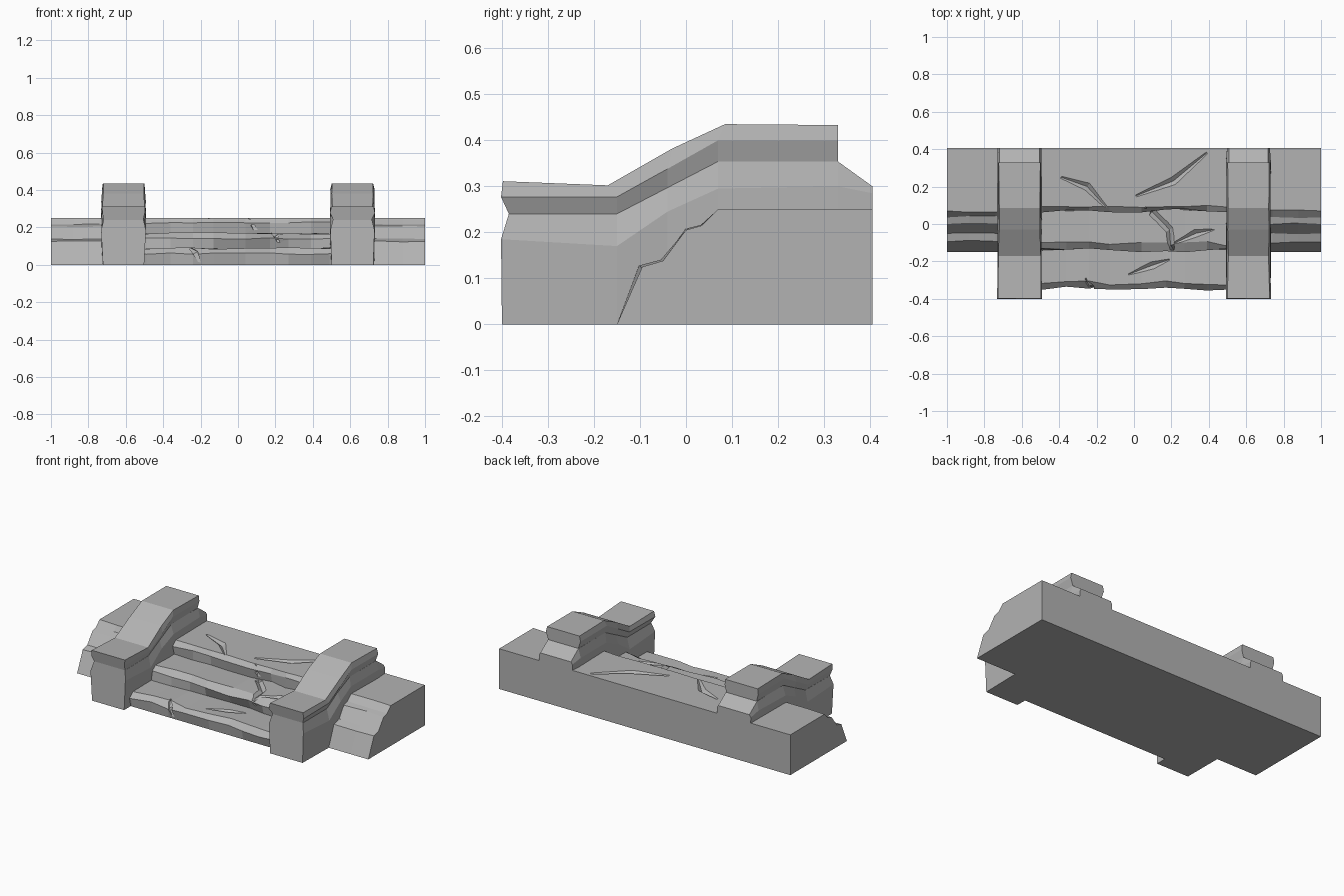
import bpy, bmesh, random
from mathutils import Vector

random.seed(4)
cube = bpy.data.objects.get("Cube")
if cube:
    bpy.data.objects.remove(cube, do_unlink=True)

stone = bpy.data.materials.new("grey_stone")
stone.use_nodes = True
GREY = (0.45, 0.45, 0.45, 1)
stone.diffuse_color = GREY
stone.node_tree.nodes["Principled BSDF"].inputs["Base Color"].default_value = GREY


def loft(name, sections):
    """Skin equal-length closed sections and cap both ends."""
    bm = bmesh.new()
    rings = [[bm.verts.new(p) for p in s] for s in sections]
    n = len(rings[0])
    for a, b in zip(rings, rings[1:]):
        for i in range(n):
            j = (i + 1) % n
            bm.faces.new((a[i], a[j], b[j], b[i]))
    bm.faces.new(rings[0])
    bm.faces.new(rings[-1])
    bmesh.ops.recalc_face_normals(bm, faces=bm.faces)
    me = bpy.data.meshes.new(name)
    bm.to_mesh(me)
    bm.free()
    me.materials.append(stone)
    ob = bpy.data.objects.new(name, me)
    bpy.context.collection.objects.link(ob)
    return ob


def worn(profile, xs, amount):
    """Repeat a (y, z) profile along x, wearing every edge but the base and back."""
    sections = []
    for k, x in enumerate(xs):
        ring = []
        for y, z in profile:
            loose = 0 < k < len(xs) - 1 and 0 < z and y < 0.4
            dy = random.uniform(-amount, amount) if loose else 0
            dz = random.uniform(-amount, amount) * 0.4 if loose and z < 0.24 else 0
            ring.append((x, y + dy, z + dz))
        sections.append(ring)
    return sections


# Three worn steps with bevelled lips
steps = [(-0.335, 0), (-0.345, 0.06), (-0.315, 0.088), (-0.13, 0.088),
         (-0.14, 0.14), (-0.105, 0.168), (0.08, 0.168), (0.07, 0.225),
         (0.1, 0.25), (0.405, 0.25), (0.405, 0)]
step_x = [-0.6, -0.49, -0.36, -0.24, -0.13, 0.04, 0.17, 0.27, 0.39, 0.49, 0.6]
stairs = loft("stairs", worn(steps, step_x, 0.012))

# Cracks: tapered diamond grooves cut into the steps
cracks = [
    [(-0.39, 0.25, 0.25), (-0.25, 0.2, 0.25), (-0.14, 0.08, 0.25)],
    [(0.39, 0.38, 0.25), (0.21, 0.23, 0.25), (0.01, 0.15, 0.25)],
    [(0.06, 0.09, 0.25), (0.1, 0.06, 0.168), (0.19, -0.03, 0.168),
     (0.2, -0.12, 0.165), (0.22, -0.15, 0.11)],
    [(0.43, -0.03, 0.168), (0.33, -0.05, 0.168), (0.2, -0.11, 0.168)],
    [(-0.03, -0.27, 0.088), (0.1, -0.22, 0.088), (0.19, -0.19, 0.088)],
    [(-0.26, -0.29, 0.09), (-0.23, -0.34, 0.07), (-0.2, -0.345, 0)],
]
for i, path in enumerate(cracks):
    pts = [Vector(p) for p in path]
    run = pts[-1] - pts[0]
    side = Vector((-run.y, run.x, 0)).normalized()
    rings = []
    for k, p in enumerate(pts):
        d = pts[min(k + 1, len(pts) - 1)] - pts[max(k - 1, 0)]
        up = d.cross(side).normalized()
        w = 0.022 if 0 < k < len(pts) - 1 else 0.006
        rings.append([p + side * w, p + up * w * 0.8, p - side * w, p - up * w * 0.8])
    cutter = loft("crack_cutter", rings)
    mod = stairs.modifiers.new("crack", "BOOLEAN")
    mod.operation = "DIFFERENCE"
    mod.solver = "EXACT"
    mod.object = cutter
    bpy.context.view_layer.objects.active = stairs
    bpy.ops.object.modifier_apply(modifier=mod.name)
    bpy.data.objects.remove(cutter, do_unlink=True)

# Stepped rock walls on both flanks
flank = [(-0.15, 0), (-0.095, 0.125), (-0.05, 0.138), (0, 0.205),
         (0.035, 0.215), (0.07, 0.25), (0.405, 0.25), (0.405, 0)]
for s, side_name in ((1, "left"), (-1, "right")):
    loft(side_name + "_flank", worn(flank, [s * x for x in (0.6, 0.74, 0.88, 1)], 0.008))


def rail(name, cx, stations, widths):
    """Loft along y; each station lists (y, z) per level, mirrored across the rail."""
    sections = []
    for levels in stations:
        half = [(w + random.uniform(-0.004, 0.004), y, z)
                for w, (y, z) in zip(widths, levels)]
        sections.append([(cx + w, y, z) for w, y, z in half]
                        + [(cx - w, y, z) for w, y, z in reversed(half)])
    return loft(name, sections)


# Balustrades: tapering body, undercut lip and sloping cap
body = [[(-0.4, 0), (-0.402, 0.185), (-0.385, 0.24)],
        [(-0.15, 0), (-0.15, 0.17), (-0.15, 0.24)],
        [(-0.04, 0), (-0.04, 0.245), (-0.04, 0.297)],
        [(0.07, 0), (0.07, 0.295), (0.07, 0.354)],
        [(0.33, 0), (0.33, 0.3), (0.33, 0.354)],
        [(0.405, 0), (0.405, 0.285), (0.405, 0.3)]]
cap = [[(-0.385, 0.24), (-0.402, 0.277), (-0.398, 0.311)],
       [(-0.15, 0.24), (-0.15, 0.277), (-0.17, 0.302)],
       [(-0.04, 0.297), (-0.04, 0.338), (-0.03, 0.382)],
       [(0.07, 0.354), (0.07, 0.4), (0.085, 0.435)],
       [(0.33, 0.354), (0.33, 0.4), (0.33, 0.433)]]
for s, side_name in ((1, "left"), (-1, "right")):
    rail(side_name + "_balustrade", s * 0.612, body, (0.114, 0.117, 0.104))
    rail(side_name + "_balustrade_cap", s * 0.612, cap, (0.104, 0.117, 0.111))
